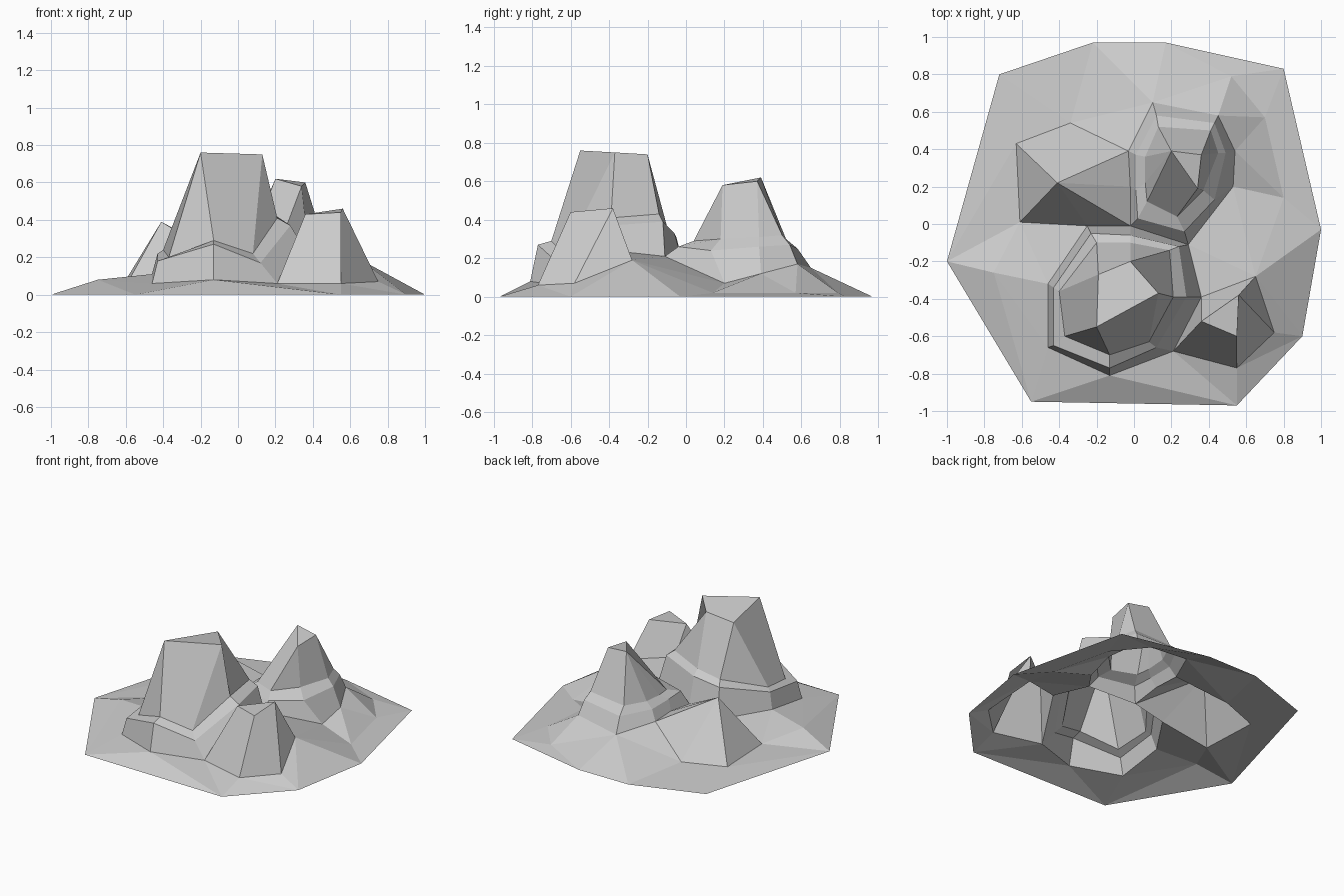
import bpy
import bmesh
from mathutils import Vector
from mathutils.geometry import delaunay_2d_cdt

default_cube = bpy.data.objects.get("Cube")
if default_cube:
    bpy.data.objects.remove(default_cube, do_unlink=True)

# One plain stone colour for the whole island
stone = bpy.data.materials.new("grey stone")
stone.use_nodes = True
stone_colour = (0.6, 0.6, 0.6, 1)
stone.diffuse_color = stone_colour
stone.node_tree.nodes["Principled BSDF"].inputs["Base Color"].default_value = stone_colour

UNIT = 0.01  # all rings are measured in hundredths


def build(name, faces):
    """Make a flat-shaded object from faces given as lists of points."""
    bm = bmesh.new()
    shared = {}
    for points in faces:
        corners = list(dict.fromkeys(tuple(p) for p in points))
        if len(corners) < 3:
            continue
        for p in corners:
            if p not in shared:
                shared[p] = bm.verts.new(Vector(p) * UNIT)
        bm.faces.new([shared[p] for p in corners])
    mesh = bpy.data.meshes.new(name)
    bm.to_mesh(mesh)
    bm.free()
    mesh.materials.append(stone)
    obj = bpy.data.objects.new(name, mesh)
    bpy.context.collection.objects.link(obj)
    return obj


def loft(name, *rings):
    """Join rings of equal length from the foot up and close the top."""
    count = len(rings[0])
    faces = [rings[-1]]
    for low, high in zip(rings, rings[1:]):
        for i in range(count):
            j = (i + 1) % count
            faces.append([low[i], low[j], high[j], high[i]])
    return build(name, faces)


# Points where the feet of neighbouring rocks meet
saddle, gully, hollow, cleft = (29, -11, 21), (36, -39, 24), (-2, -1, 15), (-25, -1, 10)
corner, step, bank = (21, -68, 6), (-2, 20, 18), (-3, 39, 18)

# Main peak: foot, ledge rim, foot of the column, summit
main_foot = [(-13, -81, 8), corner, gully, saddle,
             hollow, cleft, (-46, -32, 11), (-46, -66, 6)]
main_rim = [(-13, -77, 27), (12, -66, 17), (28, -39, 37), (24, -12, 39),
            (-2, -6, 33), (-23, -5, 31), (-43, -34, 22), (-43, -65, 18)]
main_column = [(-13, -70, 29), (8, -63, 22), (21, -39, 41), (19, -14, 43),
               (-2, -10, 37), (-20, -10, 34), (-40, -36, 24), (-37, -60, 20)]
front, right, back, left = (-20, -55, 76), (13, -37, 75), (-2, -20, 74), (-19, -27, 68)
main_top = [front, right, right, back, back, left, left, front]
loft("main_peak", main_foot, main_rim, main_column, main_top)

# Back peak: same build with a small tilted summit
back_spur, flank, shoulder, nape = (53, 20, 7), (54, 39, 12), (45, 58, 17), (10, 65, 15)
back_foot = [hollow, saddle, back_spur, flank, shoulder, nape, bank, step]
back_rim = [(2, 3, 25), (27, -4, 26), (43, 13, 24), (49, 38, 26),
            (43, 54, 27), (12, 58, 25), (1, 37, 25), (1, 18, 25)]
back_column = [(7, 12, 28), (23, 4, 29), (37, 18, 30), (45, 38, 31),
               (41, 50, 32), (13, 52, 30), (6, 36, 29), (6, 22, 28)]
apex, near, far = (20, 39, 62), (34, 19, 58), (36, 37, 60)
back_top = [apex, near, near, far, far, apex, apex, apex]
loft("back_peak", back_foot, back_rim, back_column, back_top)

# Low block beside the main peak
block_heel = (65, -28, 19)
block_foot = [corner, (55, -77, 6), (75, -58, 7), block_heel, gully]
inner, outer, rear = (36, -52, 43), (55, -60, 44), (56, -38, 46)
loft("front_rock", block_foot, [inner, outer, rear, rear, inner])

# Side rock: a single point with a ridge running to the back peak
side_toe, side_heel = (-61, 1, 3), (-34, 54, 3)
side_foot = [side_toe, cleft, hollow, step, bank, side_heel, (-63, 43, 3)]
loft("side_rock", side_foot, [(-41, 22, 39)] * len(side_foot))

# Sloping ground between the shoreline and the feet of the rocks
back_shore, side_shore, east_shore = (17, 97, 0), (-100, -20, 0), (100, -3, 0)
shore = [(-55, -95, 0), (55, -97, 0), (90, -60, 0), east_shore, (80, 83, 0),
         back_shore, (-22, 97, 0), (-72, 80, 0), side_shore]
dip, east_toe, north_toe, hump = (80, 14, 2), (70, 57, 2), (52, 79, 2), (-75, -26, 8)

# Creases that run across the ground
creases = [(block_heel, dip), (back_spur, dip), (dip, east_toe), (dip, east_shore),
           (east_toe, north_toe), (flank, east_toe), (shoulder, east_toe),
           (shoulder, north_toe), (nape, north_toe), (nape, back_shore),
           (nape, side_heel), (hump, side_shore), (hump, main_foot[-2])]
outlines = [shore, main_foot, back_foot, block_foot, side_foot]
points = list(dict.fromkeys(p for line in outlines + creases for p in line))
index = {p: i for i, p in enumerate(points)}
folds = [(index[a], index[b]) for a, b in creases]
regions = [[index[p] for p in ring] for ring in outlines]
flat = [Vector(p[:2]) for p in points]
_, _, tris, sources, _, owners = delaunay_2d_cdt(flat, folds, regions, 1, 0.001, True)

# Keep only triangles that lie outside every rock
ground = [[points[sources[v][0]] for v in tri]
          for tri, owner in zip(tris, owners) if list(owner) == [0]]
build("ground", ground)
